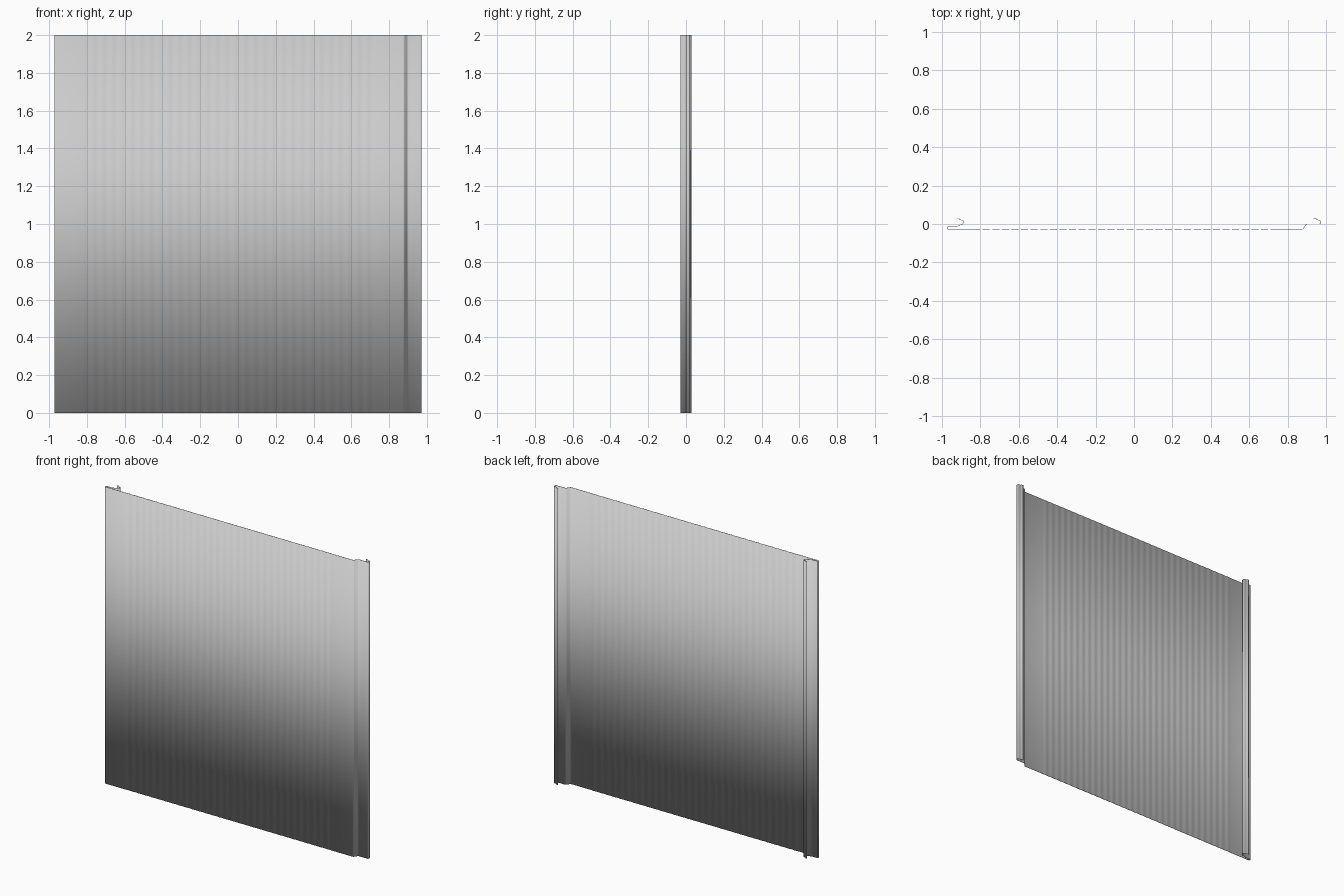
import bpy, math
from mathutils import Vector

if "Cube" in bpy.data.objects:
    bpy.data.objects.remove(bpy.data.objects["Cube"])

HEIGHT, THICK = 2.0, 0.002
FRONT_Y = -0.028


def fillet(pts, steps=4):
    """Round every inner corner; points are (x, y, radius)."""
    out = [Vector(pts[0][:2])]
    for a, b, c in zip(pts, pts[1:], pts[2:]):
        p = Vector(b[:2])
        da, dc = Vector(a[:2]) - p, Vector(c[:2]) - p
        r = min(b[2], da.length * 0.48, dc.length * 0.48)
        s, e = p + da.normalized() * r, p + dc.normalized() * r
        for i in range(steps + 1):
            t = i / steps
            out.append(s * (1 - t) ** 2 + p * 2 * t * (1 - t) + e * t * t)
    out.append(Vector(pts[-1][:2]))
    return out


# left edge: hooked lip, return flange and hem into the face
left = fillet([(-0.922, 0.028, 0), (-0.912, 0.029, 0.004), (-0.908, 0.022, 0.005),
               (-0.889, 0.019, 0.006), (-0.889, 0.001, 0.007),
               (-0.93, -0.015, 0.008), (-0.971, -0.015, 0.002),
               (-0.971, FRONT_Y, 0.003), (-0.82, FRONT_Y, 0)])

# face: fine shallow ripples
ribs, per = 31, 8
x0, x1 = -0.82, 0.73
ripple = []
for i in range(1, ribs * per):
    t = i / (ribs * per)
    ripple.append(Vector((x0 + (x1 - x0) * t,
                          FRONT_Y + 0.001 * (1 - math.cos(2 * math.pi * ribs * t)))))

# right edge: step back, recessed flange and hooked lip
right = fillet([(0.73, FRONT_Y, 0), (0.879, FRONT_Y, 0.006), (0.897, 0.0, 0.006),
                (0.971, 0.0, 0.006), (0.971, 0.019, 0.006),
                (0.952, 0.022, 0.005), (0.948, 0.029, 0.004), (0.935, 0.029, 0)])

profile = left + ripple + right
n = len(profile)
verts = [(p.x, p.y, z) for z in (0, HEIGHT) for p in profile]
faces = [(i, i + 1, n + i + 1, n + i) for i in range(n - 1)]
mesh = bpy.data.meshes.new("cladding_panel")
mesh.from_pydata(verts, [], faces)
panel = bpy.data.objects.new("cladding_panel", mesh)
bpy.context.collection.objects.link(panel)

# sheet thickness
solid = panel.modifiers.new("sheet_thickness", "SOLIDIFY")
solid.thickness = THICK
solid.offset = 0

bpy.context.view_layer.objects.active = panel
panel.select_set(True)
bpy.ops.object.shade_smooth_by_angle(angle=math.radians(30))
